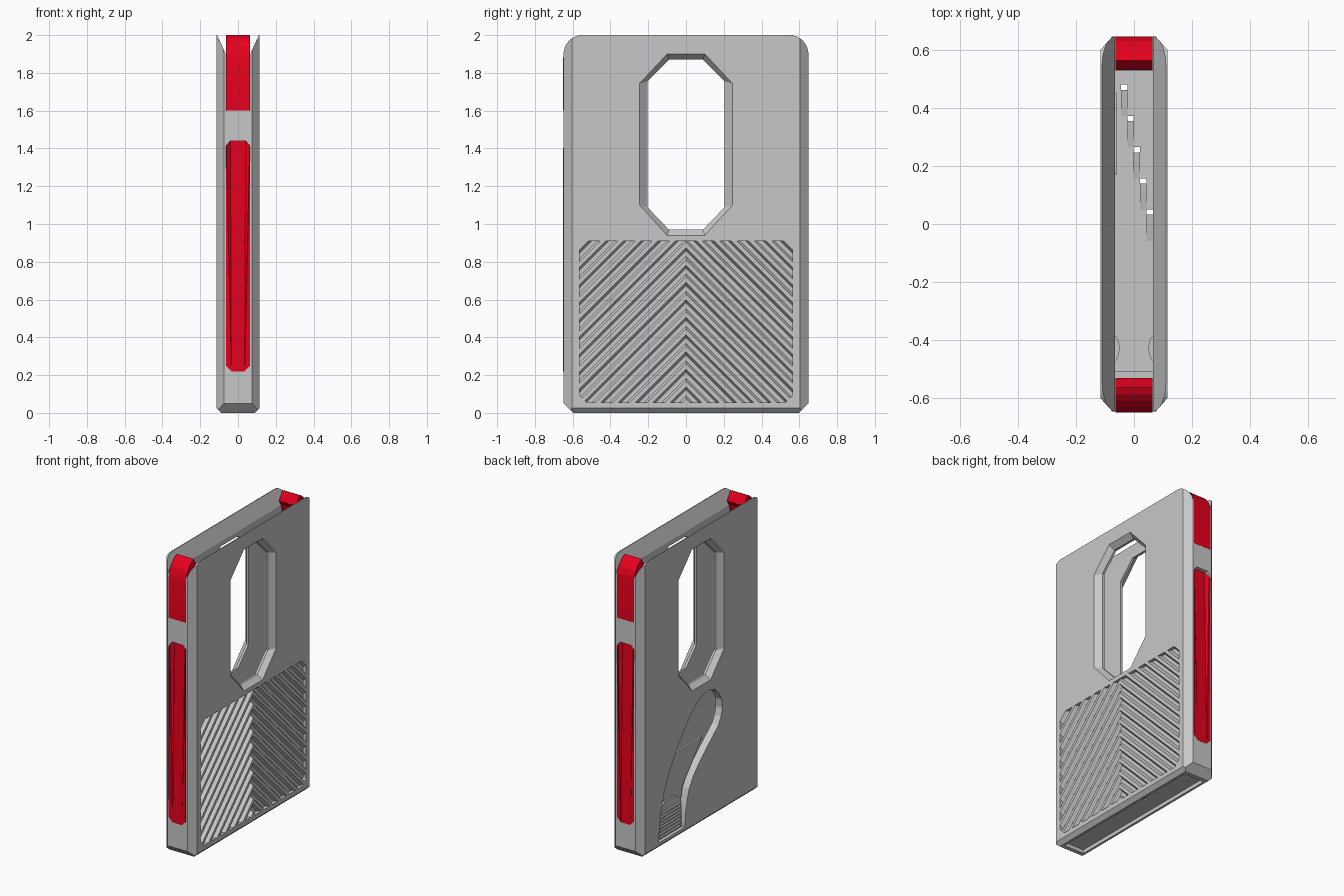
import bpy, bmesh, math

if "Cube" in bpy.data.objects:
    bpy.data.objects.remove(bpy.data.objects["Cube"])

def material(name, rgb):
    m = bpy.data.materials.new(name)
    m.diffuse_color = (*rgb, 1)
    m.use_nodes = True
    m.node_tree.nodes["Principled BSDF"].inputs["Base Color"].default_value = m.diffuse_color
    return m

GREY = material("light grey", (0.57, 0.575, 0.58))
RED = material("red", (0.80, 0.0, 0.012))

def to_object(bm, name, mat=None):
    bmesh.ops.recalc_face_normals(bm, faces=bm.faces)
    me = bpy.data.meshes.new(name)
    bm.to_mesh(me)
    bm.free()
    ob = bpy.data.objects.new(name, me)
    bpy.context.collection.objects.link(ob)
    if mat:
        me.materials.append(mat)
    return ob

def loft(bm, rings):
    """Closed solid through rings with equal point counts."""
    vs = [[bm.verts.new(p) for p in r] for r in rings]
    n = len(vs[0])
    for a, b in zip(vs, vs[1:]):
        for i in range(n):
            bm.faces.new((a[i], a[(i + 1) % n], b[(i + 1) % n], b[i]))
    bm.faces.new(vs[0][::-1])
    bm.faces.new(vs[-1])

def side_prism(name, pts, x0, x1, mat=None):
    """Extrude a (y, z) outline along x."""
    bm = bmesh.new()
    loft(bm, [[(x, y, z) for y, z in pts] for x in (x0, x1)])
    return to_object(bm, name, mat)

def front_prism(name, pts, y0, y1, mat=None):
    """Extrude an (x, z) outline along y."""
    bm = bmesh.new()
    loft(bm, [[(x, y, z) for x, z in pts] for y in (y0, y1)])
    return to_object(bm, name, mat)

def box(name, x0, x1, y0, y1, z0, z1, mat=None):
    return side_prism(name, [(y0, z0), (y1, z0), (y1, z1), (y0, z1)], x0, x1, mat)

def slice_off(bm, co, no, fill=True):
    r = bmesh.ops.bisect_plane(bm, geom=bm.verts[:] + bm.edges[:] + bm.faces[:],
                               plane_co=co, plane_no=no, clear_outer=True)
    edges = [e for e in r["geom_cut"] if isinstance(e, bmesh.types.BMEdge)]
    if fill and edges:
        bmesh.ops.holes_fill(bm, edges=edges, sides=0)

def cut(ob, cutter):
    m = ob.modifiers.new("cut", 'BOOLEAN')
    m.object, m.operation, m.solver = cutter, 'DIFFERENCE', 'EXACT'
    bpy.context.view_layer.objects.active = ob
    bpy.ops.object.modifier_apply(modifier=m.name)
    bpy.data.objects.remove(cutter)

W, D = 0.115, 0.648      # half width and half depth
CAV = 0.065              # half width of the card slot

# Shell: side outline with round top corners, then chamfered edges
right = [(D - 0.05, 0), (D, 0.05)]
right += [(D - 0.1 + 0.1 * math.cos(a), 1.9 + 0.1 * math.sin(a))
          for a in [math.radians(9 * i) for i in range(11)]]
outline = right + [(-y, z) for y, z in reversed(right)]
bm = bmesh.new()
loft(bm, [[(x, y, z) for y, z in outline] for x in (-W, W)])
for sx in (-1, 1):
    for sy in (-1, 1):
        slice_off(bm, (sx * W, sy * (D - 0.045), 0), (sx * 0.045, sy * 0.04, 0))
    slice_off(bm, (sx * W, 0, 0.025), (sx, 0, -1))
shell = to_object(bm, "shell", GREY)

# Card slot, open ends at the top, funnel-shaped mouth, hollow underside
cut(shell, side_prism("slot_cutter", [(-0.51, 0.08), (0.53, 0.08), (0.53, 1.6), (0.56, 1.66),
    (0.56, 2.1), (-0.56, 2.1), (-0.56, 1.66), (-0.51, 1.6)], -CAV, CAV))
for s in (-1, 1):
    cut(shell, box("end_cutter", -CAV, CAV, *sorted((s * 0.5, s * 0.8)), 1.6, 2.1))
cut(shell, front_prism("mouth_cutter", [(-0.0645, 1.9), (0.0645, 1.9), (0.11, 2.0), (0.11, 2.1),
                                        (-0.11, 2.1), (-0.11, 2.0)], -0.8, 0.8))
cut(shell, box("underside_cutter", -0.075, 0.075, -0.57, 0.57, -0.1, 0.025))

# Octagonal window with a chamfered rim, through both walls
def octagon(x, hy, z0, z1, cy, cz0, cz1):
    h = [(cy, z0), (hy, cz0), (hy, cz1), (cy, z1)]
    return [(x, y, z) for y, z in h + [(-y, z) for y, z in reversed(h)]]

INNER = (0.205, 0.97, 1.87, 0.09, 1.09, 1.755)
OUTER = (0.245, 0.94, 1.90, 0.10, 1.10, 1.745)
bm = bmesh.new()
loft(bm, [octagon(-0.15, *OUTER), octagon(-W, *OUTER), octagon(-0.08, *INNER),
          octagon(0.08, *INNER), octagon(W, *OUTER), octagon(0.15, *OUTER)])
cut(shell, to_object(bm, "window_cutter"))

# Chevron grip grooves on the right wall
bm = bmesh.new()
for i in range(16):
    c = 1.395 - 0.092 * i
    rings = []
    for y in (-1, 0.2):
        rings.append([(x, y, c + y + dz) for x, dz in
                      ((W + 0.006, -0.036), (W - 0.022, -0.015),
                       (W - 0.022, 0.015), (W + 0.006, 0.036))])
    loft(bm, rings)
bmesh.ops.recalc_face_normals(bm, faces=bm.faces)
slice_off(bm, (0, -0.565, 0), (0, -1, 0))
slice_off(bm, (0, 0, 0.055), (0, 0, -1))
slice_off(bm, (0, 0, 0.91), (0, 0, 1))
slice_off(bm, (0, -0.565, 0.095), (0, -1, -1))
slice_off(bm, (0, 0, 0), (0, 1, 0), fill=False)
dup = bmesh.ops.duplicate(bm, geom=bm.verts[:] + bm.edges[:] + bm.faces[:])
for v in dup["geom"]:
    if isinstance(v, bmesh.types.BMVert):
        v.co.y = -v.co.y
bmesh.ops.remove_doubles(bm, verts=bm.verts, dist=1e-5)
cut(shell, to_object(bm, "groove_cutter"))

# Curved thumb slot in the left wall
thumb = [(0.455, 0.045), (0.45, 0.13), (0.43, 0.24), (0.395, 0.37), (0.335, 0.495),
         (0.26, 0.61), (0.173, 0.717), (0.11, 0.785), (0.043, 0.84), (-0.03, 0.872),
         (-0.097, 0.875), (-0.15, 0.855), (-0.19, 0.815), (-0.22, 0.76), (-0.226, 0.70),
         (-0.212, 0.65), (-0.183, 0.60), (-0.11, 0.54), (-0.043, 0.484), (0.03, 0.42),
         (0.087, 0.357), (0.13, 0.29), (0.15, 0.23), (0.17, 0.13), (0.175, 0.045)]
cut(shell, side_prism("thumb_cutter", thumb, -0.2, -0.06))

# Stepped slits through the floor with staggered ejector steps behind them
for i in range(5):
    x, y = -0.045 + 0.022 * i, 0.473 - 0.108 * i
    cut(shell, box("slit_cutter", x, x + 0.022, y - 0.009, y + 0.009, 0, 0.2))
    y -= 0.009
    side_prism(f"ejector_step_{i + 1}", [(y - 0.1, 0.078), (y, 0.078), (y, 0.095), (y - 0.04, 0.09)],
               x, x + 0.022, GREY)

# Lever arm seen in the thumb slot and its ridged thumb pad
side_prism("lever_arm", [(0.42, 0.32), (0.29, 0.56), (-0.06, 0.56), (0.16, 0.30),
                         (0.18, 0.05), (0.45, 0.05)], -0.08, -0.066, GREY)
side_prism("thumb_pad", [(0.45, 0.047), (0.185, 0.047), (0.185, 0.24), (0.24, 0.28),
                         (0.36, 0.28), (0.42, 0.22)], -0.092, -0.07, GREY)
for i in range(8):
    z = 0.055 + 0.022 * i
    side_prism(f"pad_ridge_{i + 1}", [(0.425, z), (0.195, z), (0.195, z + 0.011), (0.425, z + 0.011)],
               -0.104, -0.09, GREY)

# Small round card stops near the front of the slot
for s, side in ((-1, "left"), (1, "right")):
    bm = bmesh.new()
    ring = [(s * (CAV + 0.005 - 0.02 * math.sin(math.pi * k / 8)),
             -0.43 + 0.045 * math.cos(math.pi * k / 8)) for k in range(9)]
    loft(bm, [[(x, y, z) for x, y in ring] for z in (0.07, 0.3)])
    to_object(bm, f"{side}_card_stop", GREY)

# Red corner clips and red edge strips on both ends
for s, end in ((-1, "front"), (1, "back")):
    d = 0.652 if s < 0 else 0.649
    clip = [(d, 1.6), (d, 1.87), (0.645, 1.905), (0.632, 1.94), (0.612, 1.968), (0.59, 1.988),
            (0.565, 2.0), (0.532, 1.94), (0.55, 1.91), (0.565, 1.86), (0.565, 1.6)]
    side_prism(f"{end}_corner_clip", [(s * y, z) for y, z in clip], -0.0645, 0.0645, RED)

    # Pocket for the strip, whose upper end slopes inwards
    half = [(0.035, 0.22), (0.064, 0.25), (0.064, 1.40), (0.062, 1.415), (0.04, 1.44)]
    face = half + [(-x, z) for x, z in reversed(half)]
    cut(shell, front_prism("pocket_cutter", face, s * 0.62, s * 0.7))
    bm = bmesh.new()
    loft(bm, [[(x, s * 0.615, z) for x, z in face],
              [(x, s * (d if z < 1.41 else d - (z - 1.4) * 0.7), z) for x, z in face]])
    bmesh.ops.triangulate(bm, faces=[f for f in bm.faces if len(f.verts) > 4])
    to_object(bm, f"{end}_edge_strip", RED)

for ob in bpy.context.scene.objects:
    ob.select_set(True)
bpy.context.view_layer.objects.active = shell
bpy.ops.object.shade_smooth_by_angle(angle=math.radians(12))
